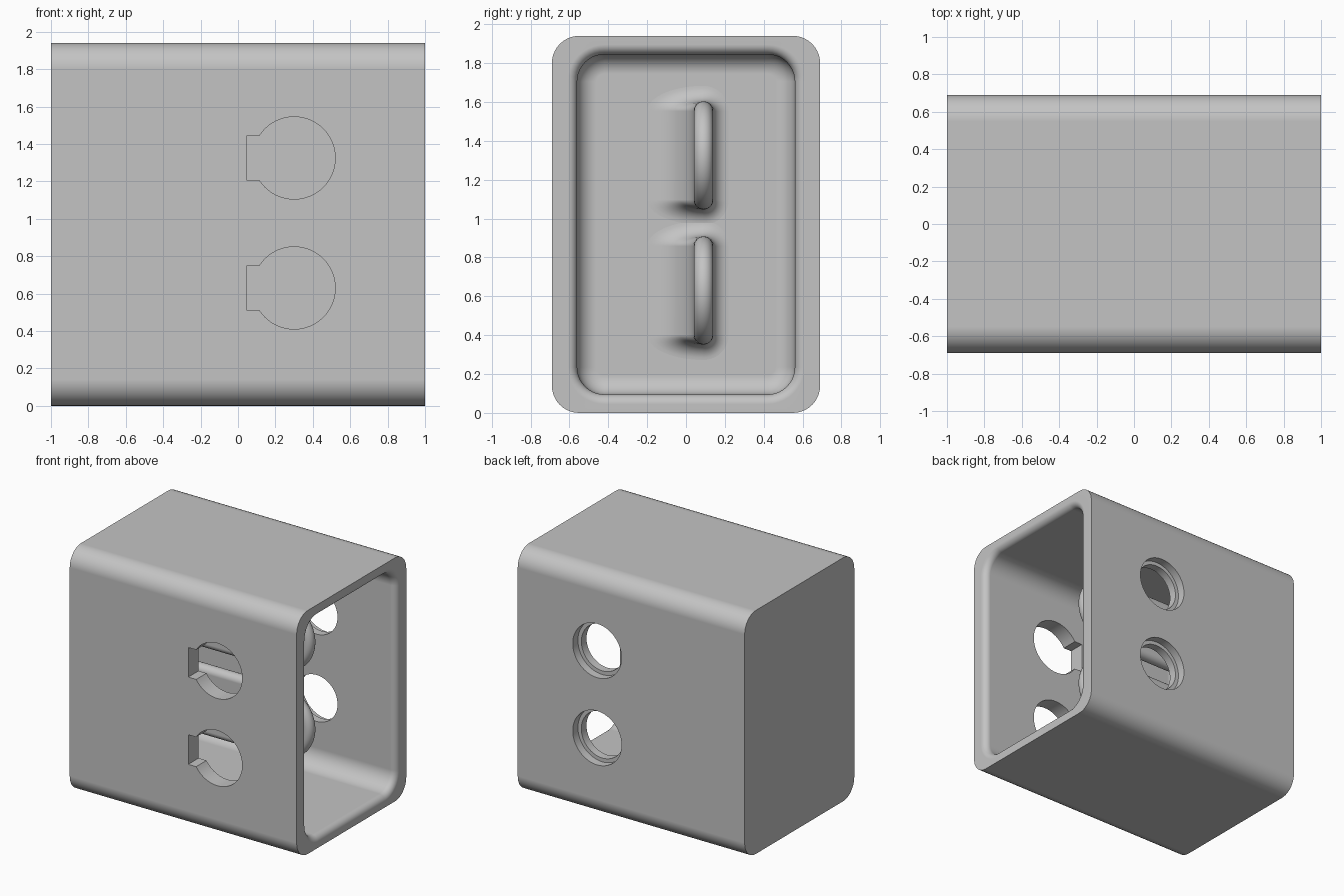
import bpy, bmesh
from math import sin, cos, pi, sqrt
from mathutils import Matrix, Vector

cube = bpy.data.objects.get("Cube")
if cube:
    bpy.data.objects.remove(cube)

grey = bpy.data.materials.new("plain grey")
grey.use_nodes = True
grey.diffuse_color = (0.55, 0.55, 0.55, 1)
grey.node_tree.nodes["Principled BSDF"].inputs["Base Color"].default_value = (0.55, 0.55, 0.55, 1)

WALL_END = -0.9           # inner face of the closed end
HOLE_X, HOLES_Z = 0.3, (0.63, 1.325)
MID_Z = 0.97


def make_object(name, bm):
    bmesh.ops.recalc_face_normals(bm, faces=bm.faces)
    mesh = bpy.data.meshes.new(name)
    bm.to_mesh(mesh)
    bm.free()
    mesh.materials.append(grey)
    obj = bpy.data.objects.new(name, mesh)
    bpy.context.collection.objects.link(obj)
    return obj


def loft(name, rings, cap_start=True, cap_end=True):
    """Skin a list of equal-length closed rings."""
    bm = bmesh.new()
    rows = [[bm.verts.new(p) for p in ring] for ring in rings]
    n = len(rows[0])
    for a, b in zip(rows, rows[1:]):
        for i in range(n):
            j = (i + 1) % n
            bm.faces.new((a[i], a[j], b[j], b[i]))
    if cap_start:
        bm.faces.new(rows[0])
    if cap_end:
        bm.faces.new(rows[-1])
    return make_object(name, bm)


def rounded_rect(x, cy, cz, half_y, half_z, r, grow=lambda ny, nz: (0, 0), steps=10):
    """Rounded rectangle in the yz plane, pushed out by grow(normal)."""
    ring = []
    for q, (sy, sz) in enumerate(((1, 1), (-1, 1), (-1, -1), (1, -1))):
        for k in range(steps + 1):
            a = (q + k / steps) * pi / 2
            gy, gz = grow(cos(a), sin(a))
            ring.append((x, cy + sy * (half_y - r) + r * cos(a) + gy,
                         cz + sz * (half_z - r) + r * sin(a) + gz))
    return ring


def cove(r, t):
    """Spread of a quarter-round fillet at distance t from its base."""
    return r - sqrt(max(0, r * r - (r - t) ** 2)) if t < r else 0


def apply_modifier(obj, kind, **settings):
    mod = obj.modifiers.new(kind.title(), kind)
    for key, value in settings.items():
        setattr(mod, key, value)
    with bpy.context.temp_override(object=obj, active_object=obj, selected_objects=[obj]):
        bpy.ops.object.modifier_apply(modifier=mod.name)


def cut(obj, cutter):
    apply_modifier(obj, "BOOLEAN", object=cutter, operation="DIFFERENCE", solver="EXACT")
    bpy.data.objects.remove(cutter)


def round_cutter(z, r, y0, y1):
    bm = bmesh.new()
    bmesh.ops.create_cone(bm, cap_ends=True, segments=64, radius1=r, radius2=r, depth=y1 - y0,
                          matrix=Matrix.Translation((HOLE_X, (y0 + y1) / 2, z))
                          @ Matrix.Rotation(pi / 2, 4, "X"))
    return make_object("hole_cutter", bm)


def box_cutter(lo, hi):
    lo, hi = Vector(lo), Vector(hi)
    bm = bmesh.new()
    bmesh.ops.create_cube(bm, size=1, matrix=Matrix.Translation((lo + hi) / 2)
                          @ Matrix.Diagonal((*(hi - lo), 1)))
    return make_object("notch_cutter", bm)


def smooth(obj):
    bpy.ops.object.select_all(action="DESELECT")
    obj.select_set(True)
    bpy.context.view_layer.objects.active = obj
    bpy.ops.object.shade_smooth_by_angle(angle=0.6)
    apply_modifier(obj, "WEIGHTED_NORMAL", keep_sharp=True)


# Hollow housing: outer skin, flared mouth, inner walls, filleted end
FLARE, COVE = 0.05, 0.1
rings = [rounded_rect(x, 0, MID_Z, 0.69, 0.97, 0.14) for x in (-1, 1)]
for k in range(9):
    a = k / 8 * pi / 2
    d = FLARE * (1 - sin(a))
    rings.append(rounded_rect(1 - FLARE * (1 - cos(a)), 0, MID_Z, 0.56 + d, 0.875 + d, 0.14 + d))
for k in range(9):
    a = k / 8 * pi / 2
    d = COVE * (1 - cos(a))
    rings.append(rounded_rect(WALL_END + COVE * (1 - sin(a)), 0, MID_Z,
                              0.56 - d, 0.875 - d, 0.14 - d))
housing = loft("housing", rings)

# Keyhole openings at the front, stepped round openings at the back
for z in HOLES_Z:
    cut(housing, round_cutter(z, 0.22, -0.8, -0.45))
    cut(housing, box_cutter((0.045, -0.8, z - 0.118), (HOLE_X, -0.45, z + 0.118)))
    cut(housing, round_cutter(z, 0.185, 0.45, 0.8))
    cut(housing, round_cutter(z, 0.215, 0.625, 0.8))
smooth(housing)

# Round-ended tongues standing on the closed end, with coved roots
TONGUE_Y, THICK, RADIUS, TIP_X = 0.09, 0.05, 0.278, 0.33
for label, z in zip(("lower", "upper"), HOLES_Z):
    rings = []
    for k in range(17):
        a = k / 16 * pi
        r = RADIUS - THICK * (1 - sin(a))
        y = TONGUE_Y - THICK * cos(a)
        ring = [(WALL_END - 0.03, y, z + r), (WALL_END - 0.03, y, z - r)]
        for i in range(33):
            b = (i / 32 - 0.5) * pi
            ring.append((TIP_X + r * cos(b), y, z + r * sin(b)))
        rings.append(ring)
    smooth(loft(label + "_tongue", rings))

    rings = []
    for k in range(17):
        t = 0.24 * (1 - cos(k / 16 * pi / 2))
        side, front = cove(0.08, t), cove(0.24, t)
        rings.append(rounded_rect(
            WALL_END + t, TONGUE_Y, z, THICK, RADIUS, THICK,
            lambda ny, nz: (ny * (side if ny > 0 else front), nz * side)))
    smooth(loft(label + "_tongue_root", rings, cap_start=False, cap_end=False))
